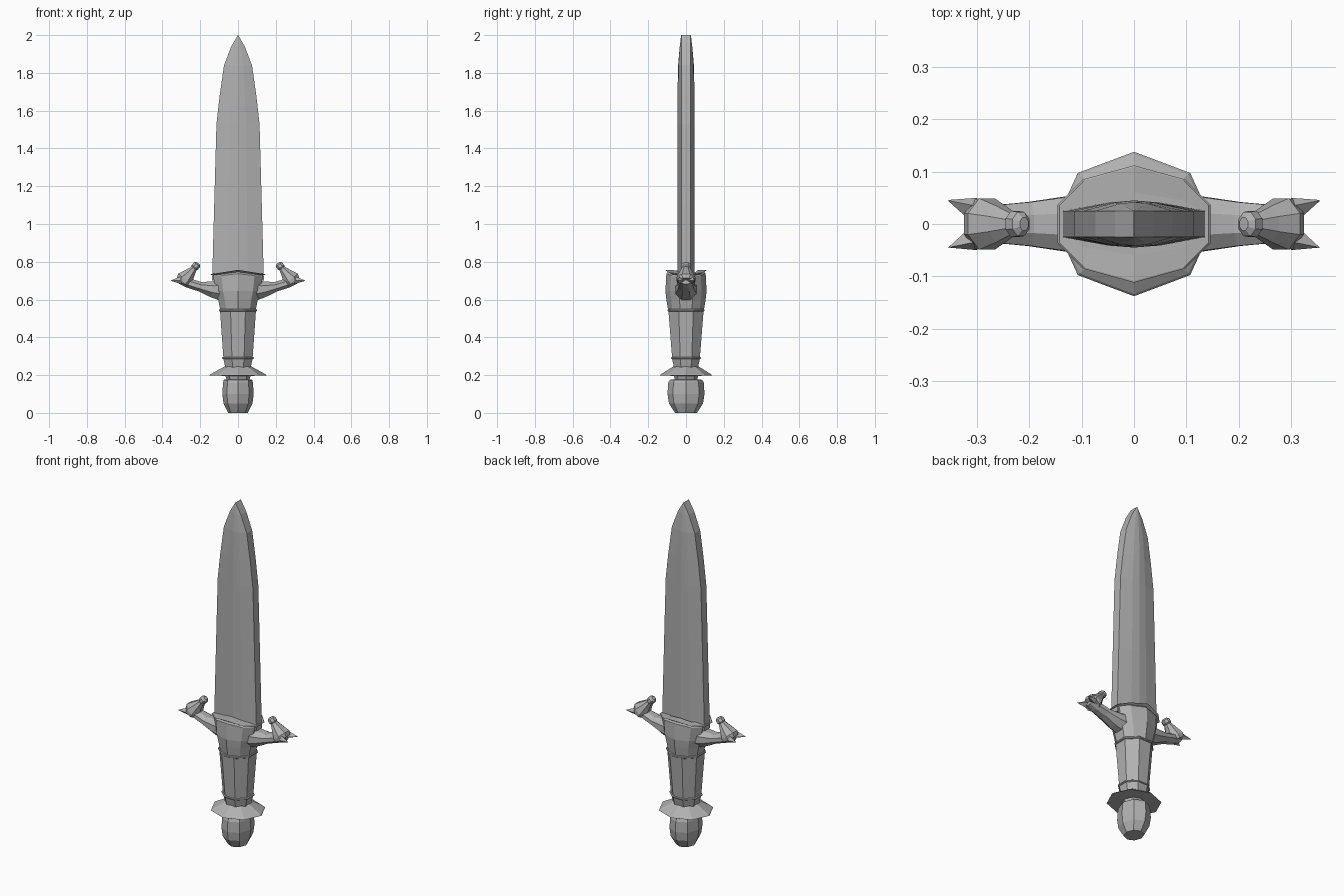
import bpy, bmesh
from math import sin, cos, pi, radians

if "Cube" in bpy.data.objects:
    bpy.data.objects.remove(bpy.data.objects["Cube"])

# Dark grey shared by all parts
steel = bpy.data.materials.new("dark_grey")
steel.diffuse_color = (.44, .44, .44, 1)
steel.use_nodes = True
steel.node_tree.nodes["Principled BSDF"].inputs["Base Color"].default_value = steel.diffuse_color


def loft(name, rings, mirror=False):
    """Skin a stack of equal-sized point rings, capping both ends."""
    bm = bmesh.new()
    loops = [[bm.verts.new(p) for p in ring] for ring in rings]
    n = len(loops[0])
    for a, b in zip(loops, loops[1:]):
        for i in range(n):
            j = (i + 1) % n
            bm.faces.new((a[i], a[j], b[j], b[i]))
    bm.faces.new(loops[0][::-1])
    bm.faces.new(loops[-1])
    bmesh.ops.remove_doubles(bm, verts=bm.verts, dist=1e-5)
    bmesh.ops.recalc_face_normals(bm, faces=bm.faces)
    me = bpy.data.meshes.new(name)
    bm.to_mesh(me)
    bm.free()
    me.materials.append(steel)
    ob = bpy.data.objects.new(name, me)
    bpy.context.collection.objects.link(ob)
    if mirror:
        ob.modifiers.new("Mirror", 'MIRROR')
    return ob


def octagon(z, rx, ry, flat=False):
    """Horizontal octagon; flat=True turns a side to the front."""
    off, k = (pi / 8, 1 / cos(pi / 8)) if flat else (0, 1)
    return [(rx * k * cos(off + i * pi / 4), ry * k * sin(off + i * pi / 4), z)
            for i in range(8)]


def turned(name, profile, flat=False):
    return loft(name, [octagon(*p, flat) for p in profile])


def socket_ring(z, rx, ry, peak=0.0):
    """Ten-sided boat-shaped section, its middle raised by peak."""
    q = [(1, .33), (.67, .76), (0, 1), (-.67, .76), (-1, .33)]
    q += [(-x, -y) for x, y in q]
    return [(x * rx, y * ry, z + peak * (1 - abs(x))) for x, y in q]


def limb_ring(x, z, angle, half_t, half_y):
    """Eight-sided section across a limb heading at angle in the xz plane."""
    a = radians(angle)
    pts = []
    for i in range(8):
        t = pi / 8 + i * pi / 4
        u, v = half_t * cos(t) / cos(pi / 8), half_y * sin(t) / cos(pi / 8)
        pts.append((x - sin(a) * u, v, z + cos(a) * u))
    return pts


def blade_ring(z, w, e, r):
    half = [(w, e), (w * .38, e + (r - e) * .8), (0, r), (-w * .38, e + (r - e) * .8), (-w, e)]
    return [(x, y, z) for x, y in half] + [(-x, -y, z) for x, y in half]


# Blade: blunt edges with a shallow central ridge
loft("blade", [blade_ring(*p) for p in [
    (.70, .137, .025, .045), (1.10, .126, .025, .045), (1.53, .114, .025, .045),
    (1.68, .097, .025, .045), (1.84, .074, .025, .042), (1.94, .036, .025, .033),
    (2.0, .001, .025, .026)]])

# Pommel, disc and grip
turned("pommel", [(0, .052, .058), (.015, .06, .068), (.05, .077, .09), (.10, .083, .098),
                  (.16, .079, .094), (.175, .076, .086), (.178, .055, .06)])
turned("pommel_neck", [(.17, .058, .058), (.205, .07, .066)])
turned("disc", [(.196, .072, .066), (.199, .152, .138), (.204, .147, .134),
                (.245, .072, .068)])
turned("grip", [(.235, .066, .063), (.285, .077, .073), (.54, .095, .093)], True)
turned("lower_band", [(.285, .079, .075), (.288, .084, .079), (.293, .084, .079),
                      (.296, .079, .075)], True)
turned("upper_band", [(.537, .096, .094), (.54, .1, .098), (.546, .1, .098),
                      (.55, .097, .095)], True)

# Guard socket with a raised lip
loft("guard_socket", [
    socket_ring(.545, .094, .095), socket_ring(.60, .105, .104),
    socket_ring(.645, .118, .109), socket_ring(.722, .131, .104, .015),
    socket_ring(.728, .132, .096, .018), socket_ring(.731, .146, .112, .026),
    socket_ring(.735, .142, .109, .022), socket_ring(.735, .137, .06, .02)])

# Guard arms, built on +x and mirrored
loft("guard_arms", [limb_ring(*p) for p in [
    (.08, .655, 10, .063, .058), (.13, .655, 18, .045, .052),
    (.20, .668, 20, .026, .042), (.265, .688, 18, .025, .036),
    (.31, .699, 10, .016, .03)]], True)
# Upturned ends that taper inward to a knob
loft("guard_hooks", [limb_ring(*p) for p in [
    (.292, .690, 125, .040, .047), (.281, .708, 128, .046, .049),
    (.255, .738, 130, .029, .035), (.232, .766, 125, .016, .021),
    (.228, .771, 125, .021, .025), (.216, .786, 125, .020, .023),
    (.210, .792, 125, .010, .012)]], True)

# Paired spikes on the outer corners
for label, s in (("front", -1), ("back", 1)):
    loft(label + "_spikes", [
        [(.30, s * .050, .70), (.30, s * .034, .725), (.315, s * .008, .70),
         (.30, s * .034, .682)],
        [(.355, s * .045 + d, .70 + h) for d, h in
         ((.001, 0), (0, .001), (-.001, 0), (0, -.001))]], True)
